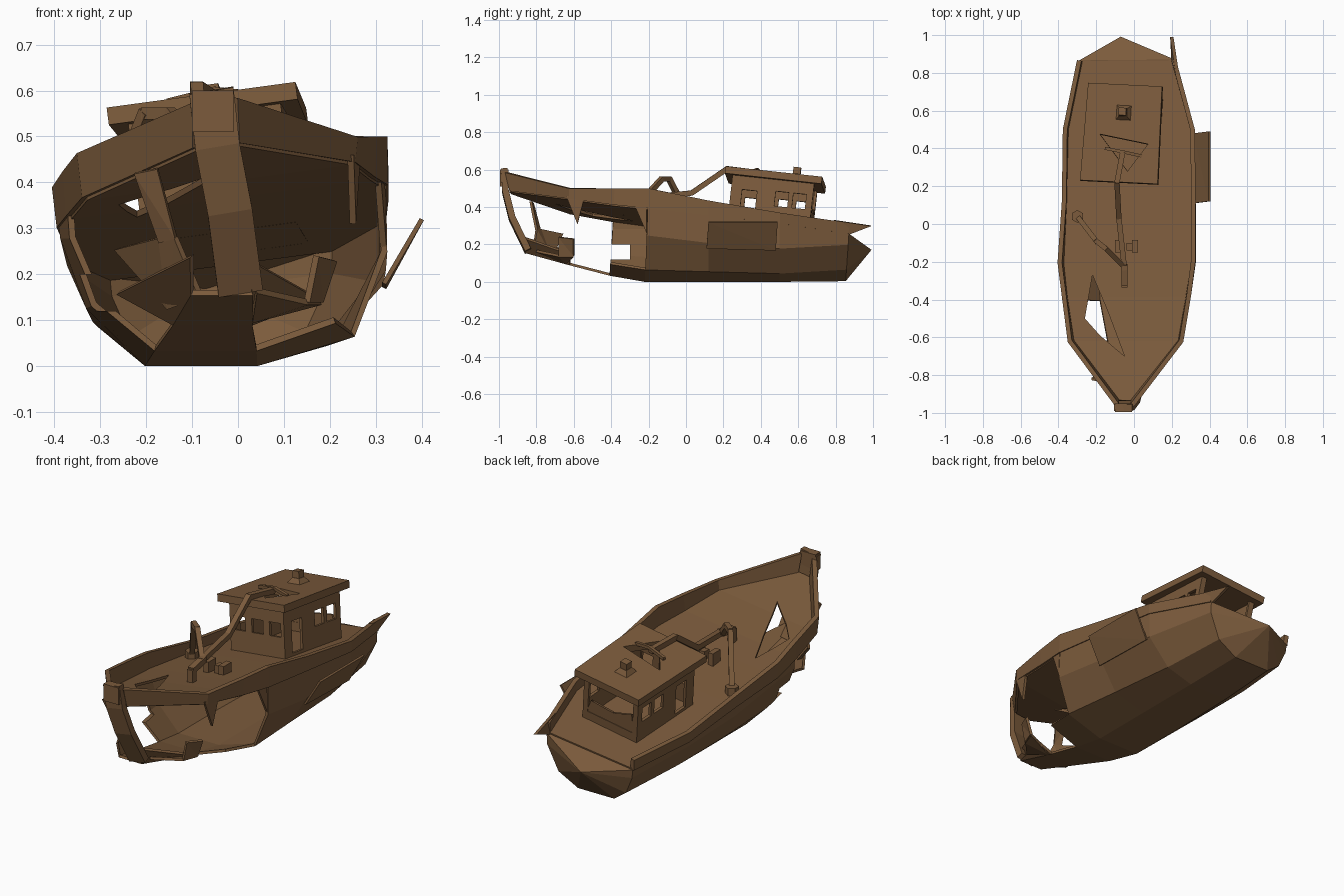
import bpy, bmesh, math
from mathutils import Matrix, Vector

cube = bpy.data.objects.get("Cube")
if cube:
    bpy.data.objects.remove(cube, do_unlink=True)

WOOD = bpy.data.materials.new("weathered brown wood")
WOOD.use_nodes = True
COLOR = (0.2, 0.105, 0.045, 1)
WOOD.diffuse_color = COLOR
WOOD.node_tree.nodes["Principled BSDF"].inputs["Base Color"].default_value = COLOR


def apply(ob, mod):
    bpy.context.view_layer.objects.active = ob
    bpy.ops.object.modifier_apply(modifier=mod.name)


def make(name, bm, thick=0):
    bmesh.ops.recalc_face_normals(bm, faces=bm.faces)
    mesh = bpy.data.meshes.new(name)
    bm.to_mesh(mesh)
    bm.free()
    mesh.materials.append(WOOD)
    ob = bpy.data.objects.new(name, mesh)
    bpy.context.collection.objects.link(ob)
    if thick:
        mod = ob.modifiers.new("thickness", 'SOLIDIFY')
        mod.thickness = thick
        mod.offset = 0
        apply(ob, mod)
    return ob


def box(name, lo, hi, frame=Matrix()):
    bm = bmesh.new()
    lo, hi = Vector(lo), Vector(hi)
    size = Matrix.Diagonal((*(hi - lo), 1))
    bmesh.ops.create_cube(bm, size=1, matrix=frame @ Matrix.Translation((lo + hi) / 2) @ size)
    return make(name, bm)


def prism(name, outline, low, high, frame=Matrix()):
    """Upright block whose outline lies in x and y."""
    bm = bmesh.new()
    rings = [[bm.verts.new(frame @ Vector((x, y, z))) for x, y in outline] for z in (low, high)]
    bm.faces.new(rings[0])
    bm.faces.new(rings[1])
    for i in range(len(outline)):
        j = (i + 1) % len(outline)
        bm.faces.new((rings[0][i], rings[0][j], rings[1][j], rings[1][i]))
    return make(name, bm)


def plate(name, points, thick=0.014):
    bm = bmesh.new()
    bm.faces.new([bm.verts.new(p) for p in points])
    bmesh.ops.triangulate(bm, faces=bm.faces)
    return make(name, bm, thick)


def ribbon(name, pairs, thick):
    """Strip of quads between two matching edges."""
    bm = bmesh.new()
    edge = [[bm.verts.new(p) for p in pair] for pair in pairs]
    for (a, b), (c, d) in zip(edge, edge[1:]):
        bm.faces.new((a, b, d, c))
    return make(name, bm, thick)


def beams(name, points, width):
    """Square bars joined end to end along a path."""
    bm = bmesh.new()
    for a, b in zip(points, points[1:]):
        a, b = Vector(a), Vector(b)
        d = b - a
        m = Matrix.Translation((a + b) / 2) @ d.to_track_quat('Z', 'Y').to_matrix().to_4x4()
        bmesh.ops.create_cube(bm, size=1, matrix=m @ Matrix.Diagonal(
            (width, width, d.length + width * 0.3, 1)))
    return make(name, bm)


def cut(ob, cutter):
    mod = ob.modifiers.new("cut", 'BOOLEAN')
    mod.operation = 'DIFFERENCE'
    mod.solver = 'EXACT'
    mod.object = cutter
    apply(ob, mod)
    bpy.data.objects.remove(cutter, do_unlink=True)


def deck_z(x, y):
    return 0.33 + 0.13 * x - 0.115 * y + 0.11 * max(0, -y - 0.3) ** 2


# Hull cross-sections: y at rail, y at keel, then points from one rail round to the other
STATIONS = [
    (-.96, -.82, [(-.01, .585), (0, .35), (.01, .24), (.03, .16), (-.1, .16), (-.1, .24), (-.09, .35), (-.09, .575)]),
    (-.62, -.62, [(.25, .5), (.23, .3), (.17, .15), (.03, .095), (-.14, .095), (-.26, .16), (-.32, .3), (-.34, .465)]),
    (-.38, -.41, [(.29, .5), (.28, .28), (.21, .1), (.04, .04), (-.18, .04), (-.3, .14), (-.36, .28), (-.37, .425)]),
    (-.2, -.22, [(.313, .5), (.318, .25), (.25, .07), (.04, .007), (-.2, .007), (-.325, .13), (-.38, .28), (-.393, .39)]),
    (.12, .12, [(.315, .435), (.315, .21), (.22, .06), (.04, .007), (-.2, .007), (-.31, .1), (-.365, .22), (-.37, .33)]),
    (.5, .5, [(.31, .37), (.31, .18), (.19, .05), (.04, .007), (-.19, .007), (-.3, .09), (-.355, .2), (-.365, .28)]),
    (.87, .85, [(.21, .315), (.21, .2), (.15, .07), (.04, .01), (-.17, .01), (-.24, .06), (-.28, .15), (-.29, .25)]),
]
rows = []
for top, low, pts in STATIONS:
    ring = [Vector((x, low + (top - low) * z / pts[0][1], z)) for x, z in pts]

    def at_deck(rail, side):
        t = (rail.z - deck_z(rail.x, rail.y)) / (rail.z - side.z)
        return rail.lerp(side, t)
    rows.append([ring[0], at_deck(ring[0], ring[1])] + ring[1:-1] + [at_deck(ring[-1], ring[-2]), ring[-1]])


def strips(name, bands, missing, thick, transom=False):
    bm = bmesh.new()
    grid = [[bm.verts.new(p) for p in r] for r in rows]
    for i in range(len(grid) - 1):
        for k in bands:
            if k not in missing.get(i, ()):
                bm.faces.new((grid[i][k], grid[i][k + 1], grid[i + 1][k + 1], grid[i + 1][k]))
    if transom:
        tip = bm.verts.new((-.07, .985, .17))
        for k in range(1, 8):
            bm.faces.new((grid[-1][k], grid[-1][k + 1], tip))
        bm.faces.new((grid[-1][8], grid[-1][1], tip))
    bmesh.ops.delete(bm, geom=[v for v in bm.verts if not v.link_faces], context='VERTS')
    return make(name, bm, thick)


# Hull shell with the broken bow planking left out
hull = strips("hull", range(1, 8), {0: (1, 2, 6, 7), 1: (1, 2, 3, 5, 6, 7), 2: (1, 2)}, .014, True)
cut(hull, box("notch_cutter", (-.5, -.45, .12), (-.2, -.3, .2)))
strips("bulwark", (0, 8), {}, .024)

# Deck with a torn hole
deck = ribbon("deck", [(r[1], r[8]) for r in rows], .014)
cut(deck, prism("deck_cutter", [(-.22, -.27), (-.14, -.46), (-.05, -.7), (-.18, -.59), (-.26, -.5)], 0, 1))

# Stem post: a raked ribbon following the bow
ribbon("stem_post", [[(x + s * .048, y, z + s * .008) for s in (-1, 1)] for x, y, z in (
    (-.058, -.972, .6), (-.045, -.965, .48), (-.018, -.93, .34), (.005, -.845, .165))], .035)
box("stem_cap", (-.1, -.995, .51), (-.01, -.95, .6))

# Loose bow planking
plate("bow_rib", [(-.225, -.82, .42), (-.175, -.83, .43), (-.135, -.8, .28), (-.17, -.78, .27)])
plate("bow_rib_foot", [(-.265, -.66, .255), (-.17, -.78, .28), (-.135, -.8, .28),
                       (-.08, -.82, .15), (-.15, -.72, .125)])
plate("bow_floor_plank", [(.04, -.8, .165), (.15, -.68, .14), (.18, -.6, .14), (.03, -.64, .1)])
plate("bow_upright_plank", [(.15, -.68, .14), (.17, -.68, .24), (.21, -.6, .23), (.18, -.6, .14)])
plate("bulwark_splinter", [(.245, -.64, .46), (.26, -.54, .46), (.25, -.58, .31)])
plate("hull_splinter", [(.313, -.21, .41), (.316, -.21, .26), (.305, -.27, .4)])

# Hanging side panel and stern splinters
plate("loose_side_panel", [(.318, .11, .18), (.318, .48, .17), (.4, .49, .32), (.4, .12, .32)], .01)
plate("stern_rail_splinter", [(.23, .79, .33), (.2, .99, .3), (.207, .86, .25)], .018)

# Wheelhouse, leaning with the hull
up = Vector((-.13, .115, 1)).normalized()
fore = Vector((.065, 1, -.11)).normalized()
side = fore.cross(up).normalized()
fore = up.cross(side)
frame = Matrix((side, fore, up)).transposed().to_4x4()
frame.translation = (-.023, .446, .268)
house = box("wheelhouse", (-.17, -.22, 0), (.165, .22, .27), frame)
cut(house, box("room_cutter", (-.155, -.205, -.1), (.15, .205, .4), frame))
for y, w, z, h in ((-.12, .04, .03, .19), (.055, .035, .12, .2), (.15, .035, .12, .2)):
    cut(house, box("side_cutter", (-.3, y - w, z), (.3, y + w, h), frame))
for x in (-.11, 0, .11):
    cut(house, box("front_cutter", (x - .035, -.3, .12), (x + .035, -.15, .19), frame))
cut(house, box("back_cutter", (-.14, .15, .06), (.135, .3, .262), frame))
plate("back_wall_remnant", [frame @ Vector((x, .2125, z)) for x, z in
                            ((-.15, .05), (.145, .05), (.12, .13), (.05, .07), (-.02, .12), (-.08, .08), (-.13, .16))], .01)
roof = prism("roof", [(-.21, -.26), (.205, -.26), (.195, .26), (-.2, .26)], .262, .3, frame)
cut(roof, prism("roof_cutter", [(-.12, -.01), (.14, -.05), (.04, -.2)], .2, .4, frame))

# Chimney with a flared foot
bm = bmesh.new()
bmesh.ops.create_cone(bm, cap_ends=True, segments=4, radius1=.055, radius2=.03, depth=.025,
                      matrix=frame @ Matrix.Translation((0, .11, .312)) @ Matrix.Rotation(math.pi / 4, 4, 'Z'))
make("chimney_foot", bm)
box("chimney", (-.02, .09, .31), (.02, .13, .36), frame)

# Fallen mast, bent boom and deck fittings
beams("fallen_mast", [(-.06, .38, .585), (-.09, .22, .605), (-.08, .03, .475), (-.05, -.24, .45)], .028)
beams("mast_stub", [(-.05, -.32, .36), (-.05, -.32, .43), (-.05, -.22, .45)], .032)
beams("mast_splinter", [(-.15, .4, .575), (-.05, .38, .6), (.04, .36, .59)], .016)
beams("bent_boom", [(-.3, .04, .3), (-.2, -.09, .55), (-.15, -.13, .55), (-.05, -.23, .44)], .026)
bm = bmesh.new()
bmesh.ops.create_cone(bm, cap_ends=True, segments=6, radius1=.034, radius2=.034, depth=.04,
                      matrix=Matrix.Translation((-.3, .04, .31)))
make("boom_foot", bm)
box("deck_winch", (-.04, -.14, .34), (.02, -.1, .39))
for x in (-.085, .005):
    box("winch_bracket", (x - .015, -.15, .33), (x + .015, -.085, .4))
